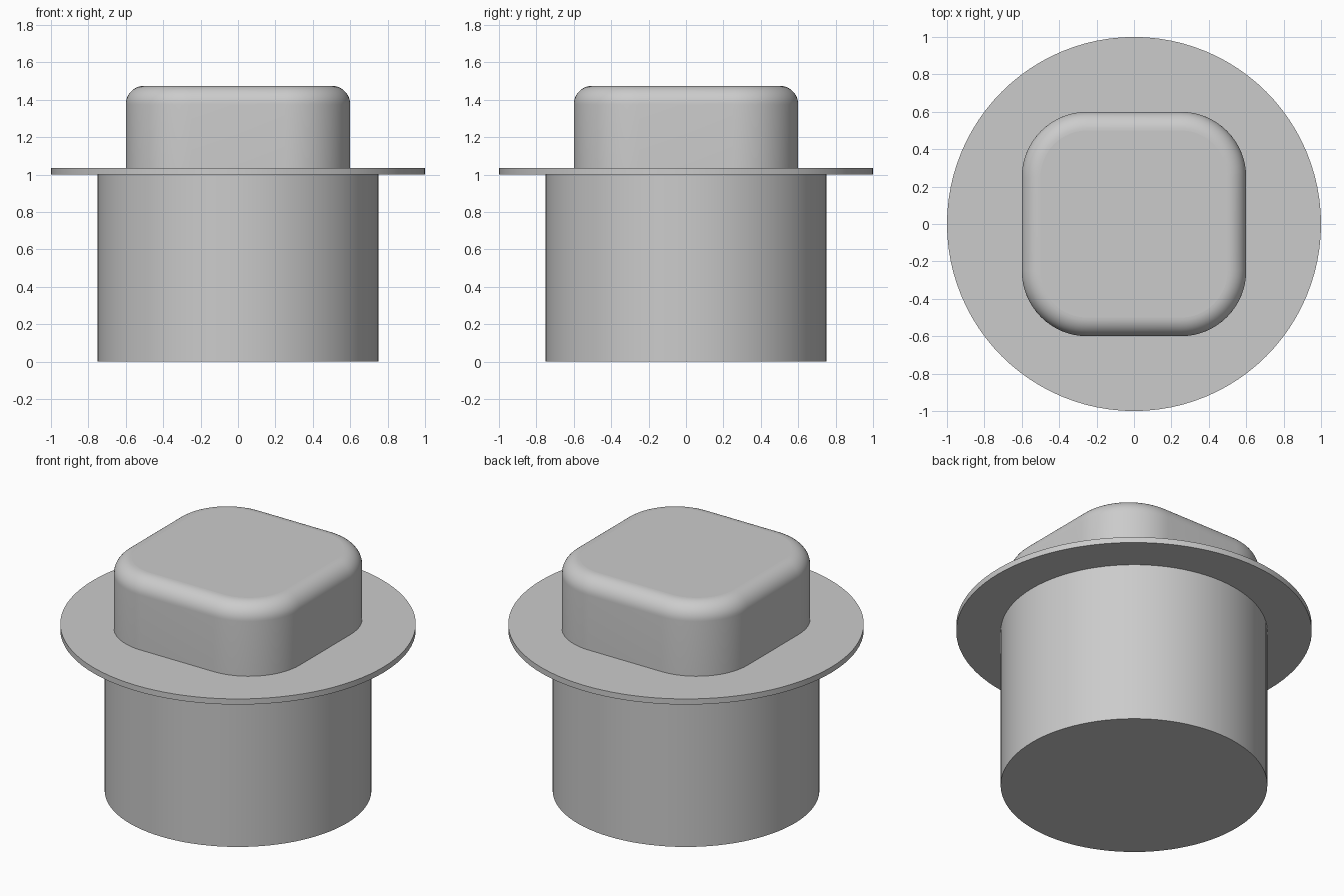
import bpy, bmesh, math

if "Cube" in bpy.data.objects:
    bpy.data.objects.remove(bpy.data.objects["Cube"])

grey = bpy.data.materials.new("light grey")
grey.diffuse_color = (0.6, 0.6, 0.6, 1)
grey.use_nodes = True
grey.node_tree.nodes["Principled BSDF"].inputs["Base Color"].default_value = grey.diffuse_color


def loft(name, rings):
    """Solid from stacked rings of equal point count, smooth sides and flat caps."""
    bm = bmesh.new()
    loops = [[bm.verts.new(p) for p in ring] for ring in rings]
    n = len(loops[0])
    for low, high in zip(loops, loops[1:]):
        for i in range(n):
            j = (i + 1) % n
            bm.faces.new((low[i], low[j], high[j], high[i])).smooth = True
    caps = [bm.faces.new(loops[0][::-1]), bm.faces.new(loops[-1])]
    for cap in caps:
        cap.smooth = False
        for e in cap.edges:
            e.smooth = False
    mesh = bpy.data.meshes.new(name)
    bm.to_mesh(mesh)
    bm.free()
    mesh.materials.append(grey)
    obj = bpy.data.objects.new(name, mesh)
    bpy.context.collection.objects.link(obj)
    return obj


def rounded_square(half, radius, z, steps=16):
    """Ring of points; half == radius gives a circle."""
    ring = []
    core = half - radius
    for q in range(4):
        mid = math.radians(45 + 90 * q)
        cx = math.copysign(core, math.cos(mid))
        cy = math.copysign(core, math.sin(mid))
        # a full circle shares quarter end points, so skip the last one
        for i in range(steps + (core > 0)):
            a = math.radians(90) * (q + i / steps)
            ring.append((cx + radius * math.cos(a), cy + radius * math.sin(a), z))
    return ring


def circle(r, z):
    return rounded_square(r, r, z, 24)


# Round body and thin flange
loft("round_body", [circle(0.75, 0), circle(0.75, 1.0)])
loft("flange_disc", [circle(1.0, 1.0), circle(1.0, 1.035)])

# Rounded square cap with a filleted top edge
HALF, CORNER, FILLET, TOP = 0.6, 0.35, 0.1, 1.475
rings = [rounded_square(HALF, CORNER, 1.035)]
for k in range(13):
    a = math.radians(90) * k / 12
    inset = FILLET * (1 - math.cos(a))
    z = TOP - FILLET * (1 - math.sin(a))
    rings.append(rounded_square(HALF - inset, CORNER - inset, z))
loft("square_cap", rings)
